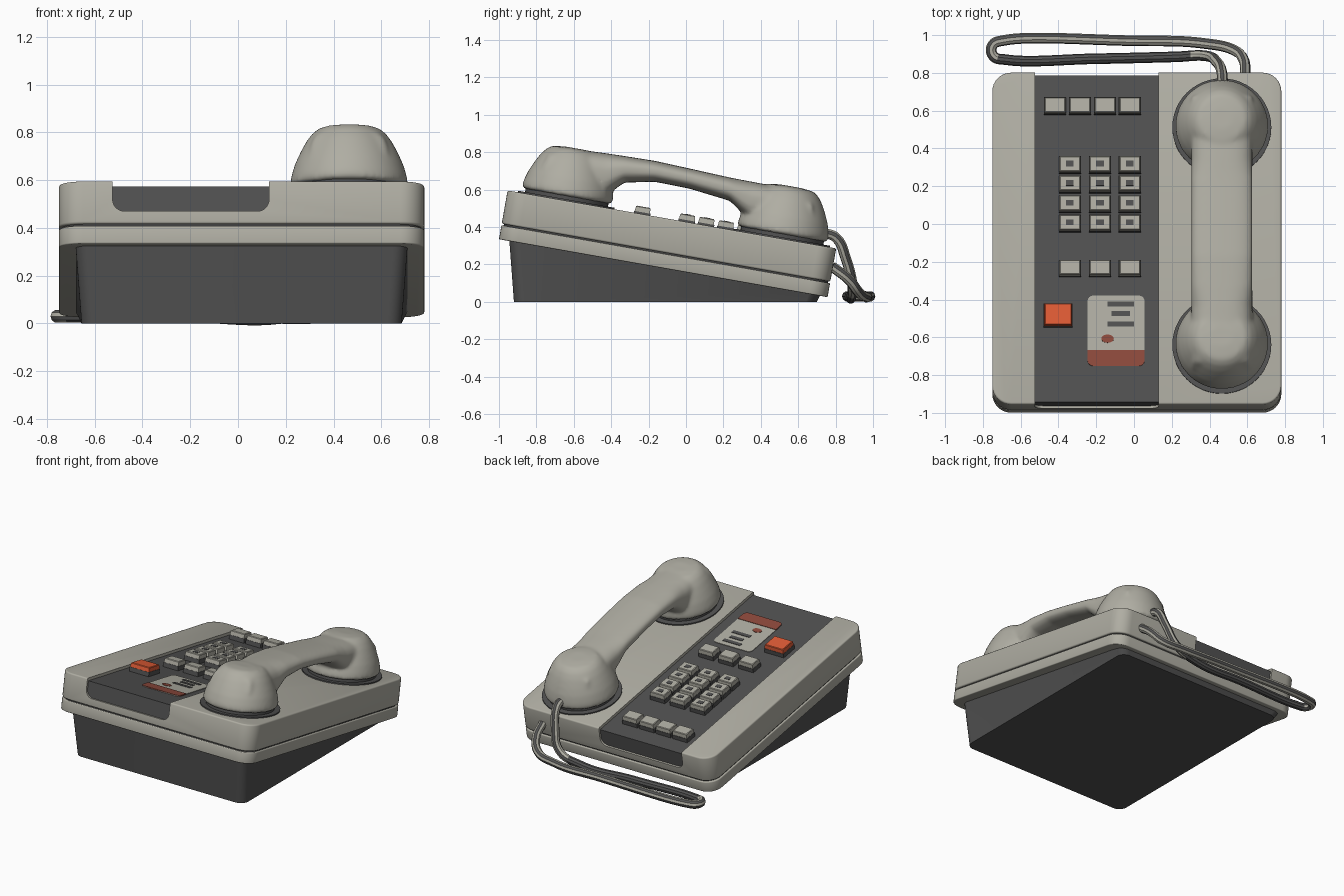
import bpy, bmesh, math
from mathutils import Matrix, Vector

if "Cube" in bpy.data.objects:
    bpy.data.objects.remove(bpy.data.objects["Cube"])

TILT = math.radians(10)
# Slab frame: x across, y along the slope from the high front edge, z off the slab
SLAB = Matrix.Translation((0, -1, 0.335)) @ Matrix.Rotation(-TILT, 4, 'X')
TOP, PANEL, LENGTH = 0.265, 0.245, 1.784
CX = 0.015
HX = 0.465


def material(name, rgb):
    m = bpy.data.materials.new(name)
    m.diffuse_color = (*rgb, 1)
    m.use_nodes = True
    m.node_tree.nodes["Principled BSDF"].inputs["Base Color"].default_value = m.diffuse_color
    return m


LIGHT = material("warm_light_grey", (0.43, 0.42, 0.365))
DARK = material("charcoal", (0.082, 0.082, 0.082))
RED = material("orange_red", (0.74, 0.105, 0.036))
BRICK = material("brick_red", (0.27, 0.068, 0.045))


def finish(name, bm, mat, matrix=Matrix(), bevel=0):
    bmesh.ops.recalc_face_normals(bm, faces=bm.faces)
    me = bpy.data.meshes.new(name)
    bm.to_mesh(me)
    bm.free()
    me.materials.append(mat)
    ob = bpy.data.objects.new(name, me)
    ob.matrix_world = matrix
    bpy.context.collection.objects.link(ob)
    if bevel:
        mod = ob.modifiers.new("soft_edges", 'BEVEL')
        mod.width, mod.segments = bevel, 3
        mod.angle_limit = math.radians(40)
    return ob


def loft(bm, rings):
    loops = [[bm.verts.new(p) for p in ring] for ring in rings]
    n = len(loops[0])
    for a, b in zip(loops, loops[1:]):
        for i in range(n):
            bm.faces.new((a[i], a[(i + 1) % n], b[(i + 1) % n], b[i]))
    bm.faces.new(loops[0])
    bm.faces.new(loops[-1][::-1])


def round_rect(x0, x1, y0, y1, r_low, r_high, steps=8):
    pts = []
    corners = ((x1, y0, -1, 1, r_low, -90), (x1, y1, -1, -1, r_high, 0),
               (x0, y1, 1, -1, r_high, 90), (x0, y0, 1, 1, r_low, 180))
    for x, y, sx, sy, r, start in corners:
        for i in range(steps + 1 if r else 1):
            a = math.radians(start + 90 * i / steps)
            pts.append((x + sx * r + r * math.cos(a), y + sy * r + r * math.sin(a)))
    return pts


def circle(r, n=48, cx=0, cy=0, ry=None):
    return [(cx + r * math.cos(i * math.tau / n), cy + (ry or r) * math.sin(i * math.tau / n))
            for i in range(n)]


def prism(name, outline, z0, z1, mat, matrix=SLAB, bevel=0):
    bm = bmesh.new()
    loft(bm, [[(x, y, z) for x, y in outline] for z in (z0, z1)])
    return finish(name, bm, mat, matrix, bevel)


def along(y, h):
    """World y at height h off the slab to distance along the slab."""
    return (y + 1 - h * math.sin(TILT)) / math.cos(TILT)


# Wedge base
bm = bmesh.new()
low = round_rect(CX - 0.67, CX + 0.67, -0.92, 0.70, 0.06, 0.06)
high = round_rect(CX - 0.695, CX + 0.695, -0.945, 0.72, 0.06, 0.06)
loft(bm, [[(x, y, 0) for x, y in low],
          [(x, y, 0.345 - math.tan(TILT) * (y + 1)) for x, y in high]])
finish("wedge_base", bm, DARK)

# Slab housing: lower tray, seam and upper shell
def shell(inset):
    return round_rect(CX - 0.765 + inset, CX + 0.765 - inset, inset, LENGTH - inset, 0.1, 0.1)

prism("lower_tray", shell(0), 0, 0.076, LIGHT, bevel=0.006)
prism("seam", shell(0.012), 0.07, 0.09, DARK)
upper = prism("upper_shell", shell(0), 0.084, TOP, LIGHT, bevel=0.01)

# Channel across the shell, filled by the recessed dark panel
ACROSS = SLAB @ Matrix.Rotation(math.pi / 2, 4, 'X')
cutter = prism("channel_cutter", round_rect(-0.525, 0.13, 0.137, 0.5, 0.05, 0), -2.2, 0.4, DARK, ACROSS)
cutter.hide_render = True
cut = upper.modifiers.new("channel", 'BOOLEAN')
cut.operation, cut.object, cut.solver = 'DIFFERENCE', cutter, 'EXACT'
prism("dark_panel", round_rect(-0.525, 0.13, 0.137, PANEL, 0.05, 0), -LENGTH + 0.014, -0.014, DARK, ACROSS)


# Keys: dark skirt with a slightly tapered cap
def key(name, x, y, w, d, mat, mark=False):
    top = PANEL + 0.06
    v = along(y, top)

    def rect(g):
        return round_rect(x - w / 2 - g, x + w / 2 + g, v - d / 2 - g, v + d / 2 + g, 0, 0)
    prism(name + "_skirt", rect(0.005), PANEL - 0.01, PANEL + 0.03, DARK)
    bm = bmesh.new()
    loft(bm, [[(px, py, z) for px, py in rect(g)]
              for g, z in ((0.003, PANEL + 0.028), (0, top - 0.004), (-0.004, top))])
    finish(name, bm, mat, SLAB)
    if mark:
        prism(name + "_mark", round_rect(x - 0.02, x + 0.02, v - 0.015, v + 0.015, 0, 0),
              top - 0.001, top + 0.002, DARK)


columns = (-0.339, -0.18, -0.022)
for r, y in enumerate((0.32, 0.217, 0.113, 0.01)):
    for c, x in enumerate(columns):
        key(f"dial_key_{r}_{c}", x, y, 0.108, 0.08, LIGHT, True)
for c, x in enumerate(columns):
    key(f"lower_key_{c}", x, -0.228, 0.108, 0.078, LIGHT)
for c in range(4):
    key(f"upper_key_{c}", -0.418 + 0.132 * c, 0.632, 0.108, 0.08, LIGHT)
key("red_button", -0.402, -0.476, 0.143, 0.115, RED)

# Information card with coloured strip, print block and spot
v0, v1 = along(-0.752, PANEL), along(-0.38, PANEL)
prism("card", round_rect(-0.246, 0.056, v0, v1, 0.03, 0.03), PANEL - 0.002, PANEL + 0.004, LIGHT)
prism("card_strip", round_rect(-0.246, 0.056, v0, v0 + 0.086, 0.03, 0), PANEL, PANEL + 0.007, BRICK)
for i, (w, y) in enumerate(((0.07, -0.425), (0.05, -0.475), (0.07, -0.53))):
    v = along(y, PANEL)
    prism(f"card_print_{i}", round_rect(-0.07 - w, -0.07 + w, v - 0.013, v + 0.013, 0, 0),
          PANEL, PANEL + 0.007, DARK)
prism("card_spot", circle(0.033, 24, -0.14, along(-0.608, PANEL), 0.022), PANEL, PANEL + 0.007, BRICK)

# Handset: two domed cups and an arched handle, fused into one smooth body
bm = bmesh.new()
dome = ((0.236, 0), (0.247, 0.012), (0.243, 0.045), (0.229, 0.095), (0.207, 0.145),
        (0.182, 0.193), (0.155, 0.23), (0.125, 0.252), (0.06, 0.26))
for i, y in enumerate((-0.636, 0.516)):
    base = TOP + 0.025
    v = along(y, base)
    loft(bm, [[SLAB @ Vector((HX + x, v + yy, base + h)) for x, yy in circle(r)] for r, h in dome])
    prism(f"cradle_ring_{i}", circle(0.262, 48, HX, v), TOP - 0.01, TOP + 0.008, DARK)
    prism(f"handset_cap_{i}", circle(0.225, 48, HX, v), TOP, base + 0.008, DARK)

# Handle stations: y, top z, bottom z
stations = ((-0.77, 0.74, 0.66), (-0.735, 0.81, 0.63), (-0.69, 0.83, 0.62), (-0.567, 0.814, 0.6),
            (-0.43, 0.795, 0.56), (-0.39, 0.789, 0.595), (-0.33, 0.78, 0.638), (-0.166, 0.754, 0.642),
            (0.02, 0.713, 0.605), (0.235, 0.665, 0.54), (0.285, 0.655, 0.49), (0.34, 0.645, 0.44),
            (0.5, 0.614, 0.42), (0.63, 0.585, 0.43), (0.68, 0.54, 0.45))


def squircle(y, top, bottom):
    ring = []
    for c, s in circle(1, 40):
        px, pz = (math.copysign(abs(t) ** 0.75, t) for t in (c, s))
        ring.append((HX + 0.162 * px, y, (top + bottom) / 2 + (top - bottom) / 2 * pz))
    return ring


loft(bm, [squircle(*s) for s in stations])
handset = finish("handset", bm, LIGHT)
fuse = handset.modifiers.new("fuse", 'REMESH')
fuse.mode, fuse.voxel_size, fuse.use_smooth_shade = 'VOXEL', 0.012, True
relax = handset.modifiers.new("relax", 'SMOOTH')
relax.factor, relax.iterations = 0.5, 8

# Cord from the handset, along the ground and back to the housing
path = ((0.47, 0.73, 0.37), (0.465, 0.80, 0.345), (0.44, 0.855, 0.23), (0.38, 0.89, 0.09),
        (0.22, 0.885, 0.032), (-0.2, 0.875, 0.03), (-0.68, 0.87, 0.03), (-0.745, 0.89, 0.03),
        (-0.75, 0.945, 0.03), (-0.69, 0.972, 0.03), (0, 0.97, 0.03), (0.38, 0.955, 0.03),
        (0.53, 0.92, 0.055), (0.58, 0.87, 0.12), (0.59, 0.78, 0.19))
curve = bpy.data.curves.new("cord", 'CURVE')
curve.dimensions = '3D'
curve.bevel_depth, curve.bevel_resolution, curve.resolution_u = 0.028, 3, 10
curve.use_fill_caps = True
spline = curve.splines.new('BEZIER')
spline.bezier_points.add(len(path) - 1)
for bp, co in zip(spline.bezier_points, path):
    bp.co = co
    bp.handle_left_type = bp.handle_right_type = 'AUTO'
for m in (LIGHT, DARK):
    curve.materials.append(m)
cord = bpy.data.objects.new("cord", curve)
bpy.context.collection.objects.link(cord)

# Apply everything, then smooth by angle
bpy.ops.object.select_all(action='SELECT')
bpy.context.view_layer.objects.active = upper
bpy.ops.object.convert(target='MESH')
bpy.data.objects.remove(cutter)
# Near run of the cord is dark, the rest is banded
for p in cord.data.polygons:
    c = p.center
    near_run = c.y < 0.92 and -0.72 < c.x < 0.3
    p.material_index = 1 if near_run or p.index % 5 in (0, 3) else 0
bpy.ops.object.shade_smooth_by_angle(angle=math.radians(32))
